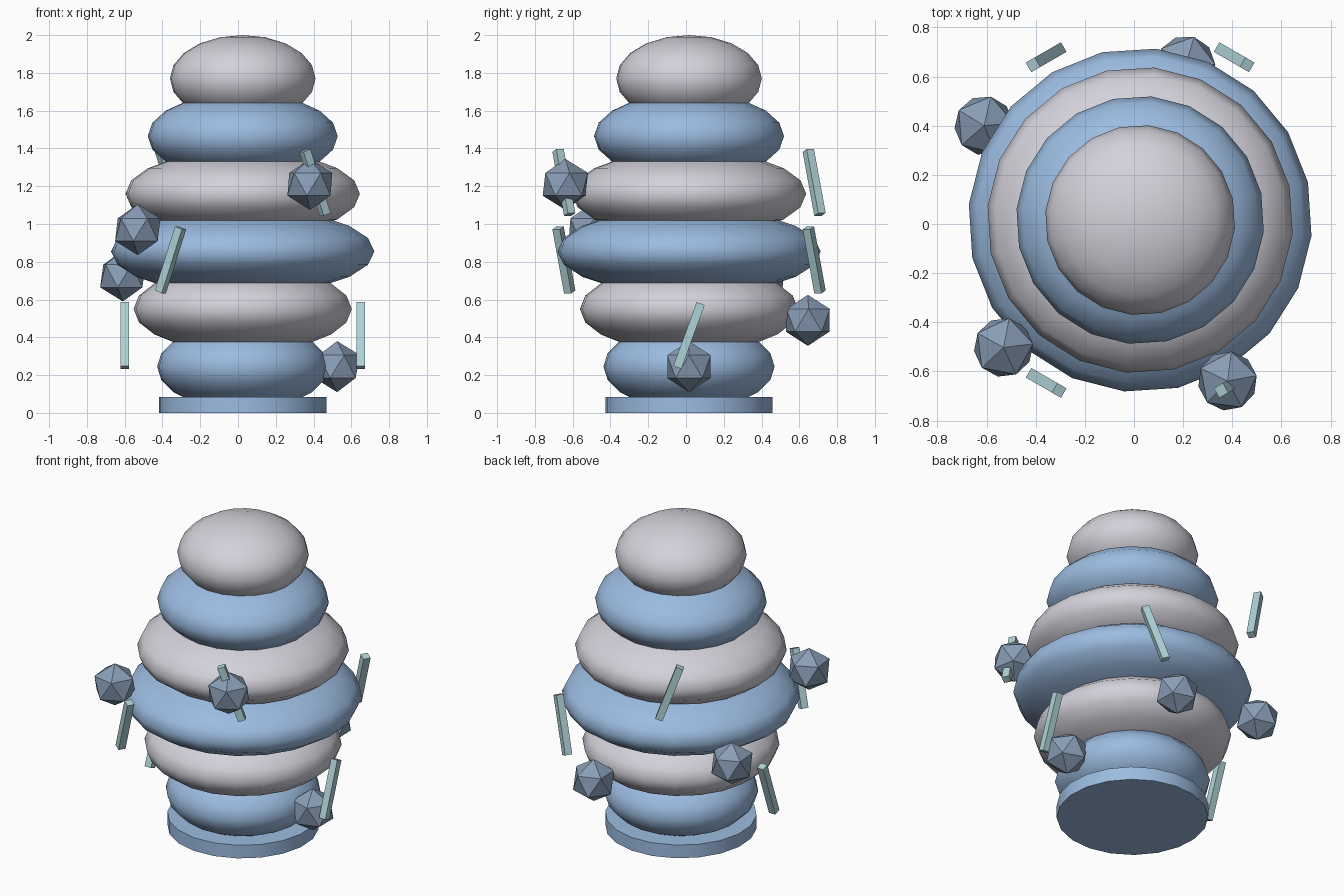
import bpy
from math import radians, sin, cos

cube = bpy.data.objects.get("Cube")
if cube:
    bpy.data.objects.remove(cube, do_unlink=True)

CX, CY = 0.025, 0.016   # axis of the stacked body
TURN = radians(12.7)    # shared turn of the round parts
SIDES = 20


def material(name, rgb):
    m = bpy.data.materials.new(name)
    m.use_nodes = True
    m.diffuse_color = (*rgb, 1)
    m.node_tree.nodes["Principled BSDF"].inputs["Base Color"].default_value = (*rgb, 1)
    return m


blue = material("soft blue", (0.33, 0.50, 0.75))
grey = material("pale grey", (0.65, 0.64, 0.70))
slate = material("slate blue", (0.25, 0.34, 0.47))
teal = material("pale teal", (0.43, 0.65, 0.68))


def finish(name, mat, smooth=None):
    """Name and colour the active object, with optional smoothing."""
    ob = bpy.context.object
    ob.name = name
    ob.data.materials.append(mat)
    if smooth:
        bpy.ops.object.transform_apply(location=False, rotation=False, scale=True)
        bpy.ops.object.shade_smooth_by_angle(angle=radians(smooth))
    return ob


def around(radius, degrees, z):
    """Point at a given angle around the body axis."""
    a = radians(degrees)
    return (CX + radius * cos(a), CY + radius * sin(a), z)


# Base disc
bpy.ops.mesh.primitive_cylinder_add(vertices=SIDES, radius=0.445, depth=0.085,
                                    location=(CX, CY, 0.0425), rotation=(0, 0, TURN))
finish("base_disc", blue, 40)

# Stacked flattened balls, from bottom to top
for i, radius in enumerate((0.455, 0.58, 0.70, 0.623, 0.505, 0.387)):
    bpy.ops.mesh.primitive_uv_sphere_add(segments=SIDES, ring_count=10, radius=1,
                                         location=(CX, CY, 0.245 + 0.305 * i),
                                         rotation=(0, 0, TURN))
    bpy.context.object.scale = (radius, radius, 0.23)
    finish(f"body_layer_{i + 1}", grey if i % 2 else blue, 60)

# Faceted crystals climbing in a spiral
crystals = ((0.50, 0, 0.245), (0.656, 73.6, 0.49), (0.742, 148.8, 0.725),
            (0.76, 223, 0.97), (0.745, 298.5, 1.21))
for i, (radius, angle, z) in enumerate(crystals):
    bpy.ops.mesh.primitive_ico_sphere_add(subdivisions=1, radius=0.135,
                                          location=around(radius, angle, z),
                                          rotation=(0, 0, radians(angle)))
    finish(f"crystal_{i + 1}", slate)

# Tilted floating rods in opposite pairs, one pair per level
for level, (radius, angle, z) in enumerate(((0.625, 0, 0.41), (0.765, 240, 0.81),
                                            (0.765, 120, 1.22))):
    for side, tilt in enumerate((-20, 20)):
        turn = angle + 180 * side
        bpy.ops.mesh.primitive_cube_add(size=1, location=around(radius, turn, z),
                                        rotation=(radians(tilt), 0, radians(turn)))
        bpy.context.object.scale = (0.045, 0.045, 0.36)
        finish(f"rod_{level + 1}_{'ab'[side]}", teal)
